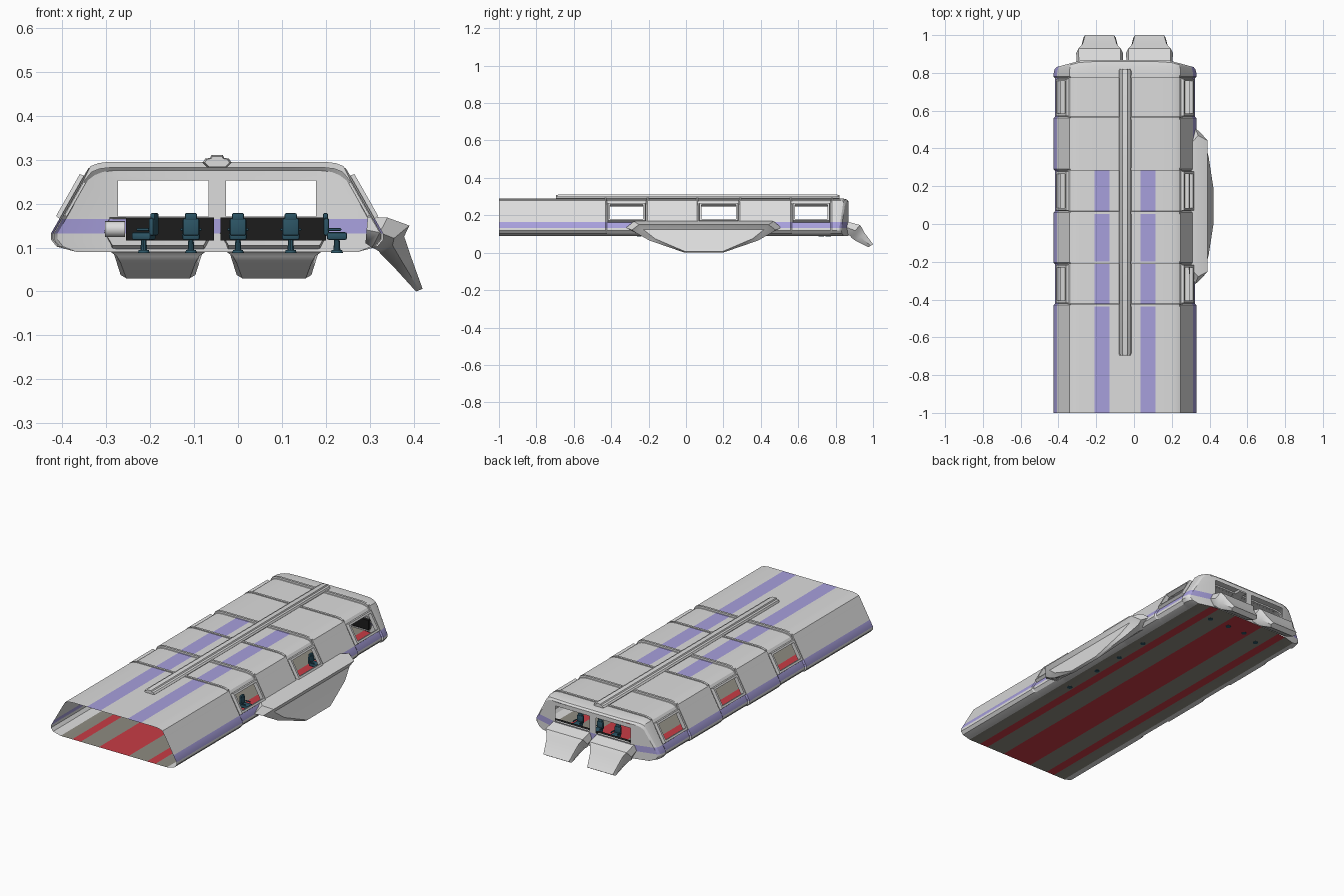
import bpy, bmesh, math
from mathutils import Matrix, Vector

if "Cube" in bpy.data.objects:
    bpy.data.objects.remove(bpy.data.objects["Cube"])

CX = -0.0475          # hull centre line

def mat(name, c):
    m = bpy.data.materials.new(name)
    m.diffuse_color = (*c, 1)
    m.use_nodes = True
    m.node_tree.nodes["Principled BSDF"].inputs["Base Color"].default_value = m.diffuse_color
    return m

WHITE = mat("hull_white", (0.72, 0.72, 0.72))
PURPLE = mat("stripe_purple", (0.39, 0.35, 0.72))
FLOOR = mat("floor_grey", (0.27, 0.26, 0.22))
RED = mat("stripe_red", (0.58, 0.045, 0.06))
TEAL = mat("seat_teal", (0.025, 0.09, 0.13))
BLACK = mat("console_black", (0.012, 0.012, 0.012))

def finish(bm, name, mats, angle=35, recalc=True):
    if recalc:
        bmesh.ops.recalc_face_normals(bm, faces=bm.faces)
    me = bpy.data.meshes.new(name)
    bm.to_mesh(me)
    bm.free()
    for m in mats:
        me.materials.append(m)
    me.shade_smooth()
    me.set_sharp_from_angle(angle=math.radians(angle))
    ob = bpy.data.objects.new(name, me)
    bpy.context.collection.objects.link(ob)
    return ob

def add_box(bm, c, s, bevel=0.0):
    r = bmesh.ops.create_cube(bm, size=1, matrix=Matrix.Translation(c) @ Matrix.Diagonal((*s, 1)))
    if bevel:
        edges = list({e for v in r["verts"] for e in v.link_edges})
        bmesh.ops.bevel(bm, geom=edges, offset=bevel, segments=2, affect='EDGES', profile=0.5)

def loft(bm, rings, caps=(False, True)):
    vs = [[bm.verts.new(p) for p in r] for r in rings]
    n = len(vs[0])
    for a, b in zip(vs, vs[1:]):
        for i in range(n):
            bm.faces.new((a[i], a[(i + 1) % n], b[(i + 1) % n], b[i]))
    if caps[0]:
        bm.faces.new(vs[0])
    if caps[1]:
        bm.faces.new(vs[-1])

# ---- hull cross-section: right half, bottom to top, then mirrored
half = [(0.09, 0.09), (0.2, 0.09), (0.25, 0.09), (0.32, 0.09), (0.365, 0.102), (0.378, 0.118),
        (0.378, 0.132), (0.359, 0.165), (0.356, 0.17), (0.309, 0.253), (0.293, 0.28),
        (0.275, 0.287), (0.25, 0.29), (0.1625, 0.29), (0.0825, 0.29)]
profile = half + [(-u, z) for u, z in reversed(half)]
BAYS = [(-0.43, -0.205), (0.06, 0.29), (0.56, 0.78)]

def inset(p, d):
    u, z = p
    if z > 0.095 and abs(u) > 0.24:
        u -= math.copysign(d, u)
    if z > 0.26:
        z -= d
    return u, z

def back_y(u):
    return 0.868 - max(0, abs(u) - 0.225) * 0.27

bm = bmesh.new()
rings, window_cells = [], set()
def ring(y, d):
    rings.append([(CX + inset(p, d)[0], y, inset(p, d)[1]) for p in profile])
ring(-1, 0)
for y0, y1 in BAYS:
    ring(y0, 0)
    ring(y0 + 0.008, 0.007)
    window_cells.add(len(rings))
    ring(y0 + 0.02, 0.007)
    ring(y1 - 0.02, 0.007)
    ring(y1 - 0.008, 0.007)
    ring(y1, 0)
for dy, d in ((0.03, 0), (0.008, 0.005), (0, 0.015)):
    pts = [inset(p, d) for p in profile]
    rings.append([(CX + u, back_y(u) - dy, z) for u, z in pts])
loft(bm, rings, (False, False))
spans = [(rings[k][0][1], rings[k + 1][0][1]) for k in window_cells]
holes = []
for f in bm.faces:
    c = f.calc_center_median()
    u = abs(c.x - CX)
    if 0.17 < c.z < 0.253 and u > 0.3 and any(a < c.y < b for a, b in spans):
        holes.append(f)
    elif c.z < 0.093:
        f.material_index = 3 if u < 0.09 or 0.2 < u < 0.25 else 2
    elif 0.132 < c.z < 0.165 and u > 0.3:
        f.material_index = 1
    elif c.z > 0.27 and c.y < 0.29 and 0.0825 < u < 0.1625:
        f.material_index = 1
bmesh.ops.delete(bm, geom=holes, context='FACES')
finish(bm, "hull", [WHITE, PURPLE, FLOOR, RED], 30)

# ---- back wall with two window openings
bm = bmesh.new()
rows = []
for p in half[3:13]:
    w, z = inset(p, 0.015)
    rows.append([bm.verts.new((CX + u, back_y(u), z)) for u in (-w, -0.225, -0.02, 0.02, 0.225, w)])
for a, b in zip(rows, rows[1:]):
    for i in range(5):
        zc = (a[0].co.z + b[0].co.z) / 2
        if i in (1, 3) and 0.171 < zc < 0.25:
            continue
        f = bm.faces.new((a[i + 1], a[i], b[i], b[i + 1]))
        f.material_index = 1 if 0.132 < zc < 0.165 else 0
finish(bm, "back_wall", [WHITE, PURPLE])

# ---- ribs at each bay edge: thin raised arches
bm = bmesh.new()
for y in [y for b in BAYS for y in b]:
    arch = half[4:]
    arch = arch + [(-u, z) for u, z in reversed(arch)]
    prev = None
    for p in arch:
        o, i = inset(p, -0.005), inset(p, 0.008)
        sec = [bm.verts.new((CX + q[0], y + dy, q[1]))
               for q, dy in ((o, -0.006), (o, 0.006), (i, 0.006), (i, -0.006))]
        if prev:
            for k in range(4):
                bm.faces.new((prev[k], prev[(k + 1) % 4], sec[(k + 1) % 4], sec[k]))
        else:
            bm.faces.new(sec)
        prev = sec
    bm.faces.new(prev)
finish(bm, "ribs", [WHITE])

# ---- raised frames around the side windows
bm = bmesh.new()
lo, hi = Vector((0.349, 0.17)), Vector((0.302, 0.253))
for s in (-1, 1):
    for y0, y1 in spans:
        def loop(grow, out):
            t = (hi - lo).normalized()
            a, b = lo - t * grow, hi + t * grow
            n = Vector((t.y, -t.x)) * out
            return [(CX + s * (q.x + n.x), y, q.y + n.y) for q, y in
                    ((a, y0 - grow), (a, y1 + grow), (b, y1 + grow), (b, y0 - grow))]
        loft(bm, [loop(0.01, 0), loop(0.007, 0.016), loop(-0.004, 0.016), loop(-0.004, -0.006)], (False, False))
finish(bm, "window_frames", [WHITE])

# ---- roof rail
bm = bmesh.new()
rail = [(-0.033, 0.293), (-0.027, 0.302), (-0.016, 0.304), (-0.013, 0.31), (0.013, 0.31), (0.016, 0.304),
        (0.027, 0.302), (0.033, 0.293), (0.022, 0.282), (-0.022, 0.282)]
loft(bm, [[(CX + u * k, y, 0.293 + (z - 0.293) * k) for u, z in rail]
          for y, k in ((-0.695, 0.85), (-0.685, 1), (0.81, 1), (0.82, 0.85))], (True, True))
finish(bm, "roof_rail", [WHITE])

# ---- drooping scoops: each ring is (upper out, upper z, lower out, lower z, half width)
def scoop(name, spec, place):
    bm = bmesh.new()
    rs = []
    for uo, uz, lo_, lz, w in spec:
        mo, mz = (uo + lo_) / 2, (uz + lz) / 2
        rs.append([place(a, o, z) for a, o, z in (
            (-w * 0.9, uo, uz), (w * 0.9, uo, uz), (w, mo, mz),
            (w * 0.85, lo_, lz), (-w * 0.85, lo_, lz), (-w, mo, mz))])
    loft(bm, rs)
    finish(bm, name, [WHITE], 40)

back_spec = [(0.855, 0.168, 0.855, 0.105, 0.122), (0.93, 0.148, 0.88, 0.088, 0.124),
             (0.942, 0.13, 0.885, 0.08, 0.11), (0.955, 0.105, 0.905, 0.065, 0.1),
             (1.0, 0.045, 0.975, 0.03, 0.085)]
for cx, n in ((-0.182, "left"), (0.082, "right")):
    scoop(n + "_back_scoop", back_spec, lambda a, o, z: (cx + a, o, z))
side_spec = [(0.295, 0.17, 0.29, 0.11, 0.36), (0.34, 0.168, 0.305, 0.1, 0.415),
             (0.39, 0.15, 0.32, 0.092, 0.385), (0.378, 0.125, 0.325, 0.085, 0.36),
             (0.395, 0.075, 0.355, 0.055, 0.29), (0.42, 0.006, 0.405, 0.0, 0.11)]
scoop("side_scoop", side_spec, lambda a, o, z: (o, 0.095 + a, z))

# ---- dark consoles along the back wall, with a light end drum
bm = bmesh.new()
add_box(bm, (-0.155, 0.845, 0.142), (0.2, 0.02, 0.052))
add_box(bm, (0.08, 0.845, 0.142), (0.24, 0.02, 0.052))
finish(bm, "consoles", [BLACK])
bm = bmesh.new()
bmesh.ops.create_cone(bm, cap_ends=True, segments=16, radius1=0.018, radius2=0.018, depth=0.045,
                      matrix=Matrix.Translation((-0.28, 0.83, 0.142)) @ Matrix.Rotation(math.pi / 2, 4, 'Y'))
finish(bm, "console_drum", [WHITE])

# ---- swivel seats (built facing +y, then turned)
def seat(x, y, turn):
    bm = bmesh.new()
    for z, r1, r2, d in ((0.091, 0.014, 0.012, 0.006), (0.107, 0.008, 0.006, 0.03)):
        bmesh.ops.create_cone(bm, cap_ends=True, segments=10, radius1=r1, radius2=r2, depth=d,
                              matrix=Matrix.Translation((0, 0.01, z)))
    add_box(bm, (0, 0.01, 0.126), (0.04, 0.046, 0.018), 0.005)
    add_box(bm, (0, -0.014, 0.147), (0.038, 0.013, 0.04), 0.005)
    add_box(bm, (0, -0.016, 0.17), (0.028, 0.012, 0.017), 0.004)
    for s in (-1, 1):
        add_box(bm, (s * 0.021, 0.005, 0.141), (0.006, 0.03, 0.006), 0.002)
    ob = finish(bm, "seat", [TEAL])
    ob.location = (x, y, 0)
    ob.rotation_euler.z = math.radians(turn)

for y in (-0.25, -0.03, 0.15, 0.34):
    seat(0.215, y, -90)
for x, y, t in ((-0.205, 0.72, 70), (-0.107, 0.75, 0), (0.0, 0.75, 0), (0.12, 0.75, 0)):
    seat(x, y, t)
